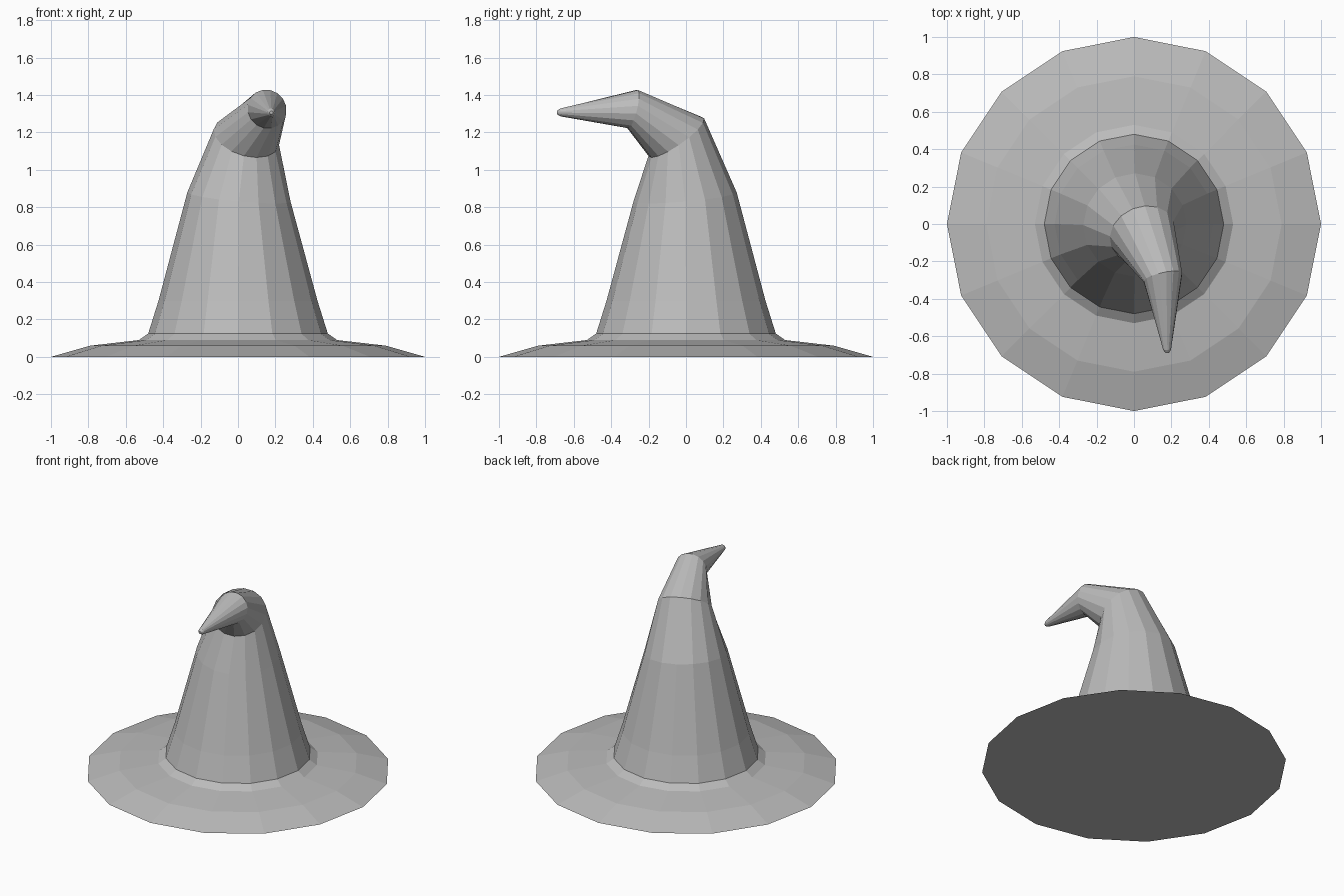
import bpy, bmesh
from math import cos, sin, tau
from mathutils import Vector

SIDES = 16
UP = Vector((0, 0, 1))

if "Cube" in bpy.data.objects:
    bpy.data.objects.remove(bpy.data.objects["Cube"], do_unlink=True)

felt = bpy.data.materials.new("grey felt")
felt.use_nodes = True
felt.diffuse_color = (0.5, 0.5, 0.5, 1)
felt.node_tree.nodes["Principled BSDF"].inputs["Base Color"].default_value = (0.5, 0.5, 0.5, 1)


def ring(bm, centre, radius, normal=UP):
    """A circle of vertices, tilted without twist to face the normal."""
    turn = UP.rotation_difference(Vector(normal).normalized())
    return [bm.verts.new(Vector(centre) + turn @ Vector((radius * cos(tau * i / SIDES),
                                                         radius * sin(tau * i / SIDES), 0)))
            for i in range(SIDES)]


def loft(name, sections, cap_start=False, cap_end=False):
    """Bridge a chain of rings into one flat-shaded shell."""
    bm = bmesh.new()
    rings = [ring(bm, *s) for s in sections]
    for low, high in zip(rings, rings[1:]):
        for i in range(SIDES):
            j = (i + 1) % SIDES
            bm.faces.new((low[i], low[j], high[j], high[i]))
    if cap_start:
        bm.faces.new(rings[0][::-1])
    if cap_end:
        bm.faces.new(rings[-1])
    mesh = bpy.data.meshes.new(name)
    bm.to_mesh(mesh)
    bm.free()
    mesh.materials.append(felt)
    obj = bpy.data.objects.new(name, mesh)
    bpy.context.collection.objects.link(obj)
    return obj


# Rings shared by neighbouring parts
crown_base = ((0, 0, 0.125), 0.48)
crown_top = ((0.045, -0.052, 1.175), 0.18, (0.3, -0.7, 1))

# Wide brim with a closed underside
loft("brim", [((0, 0, 0), 1.0), ((0, 0, 0.06), 0.79), ((0, 0, 0.09), 0.53), crown_base],
     cap_start=True)

# Tapering crown, starting to lean near the top
loft("crown", [crown_base, ((0, 0, 0.3), 0.425),
               ((0.005, -0.005, 0.855), 0.277, (0.09, -0.09, 1)), crown_top])

# Folded point, drooping forwards to a blunt tip
loft("bent_tip", [crown_top,
                  ((0.155, -0.285, 1.325), 0.107, (0.23, -1, 0.25)),
                  ((0.177, -0.672, 1.307), 0.021, (0.05, -1, -0.04)),
                  ((0.178, -0.69, 1.306), 0.009, (0.05, -1, -0.04))], cap_end=True)
